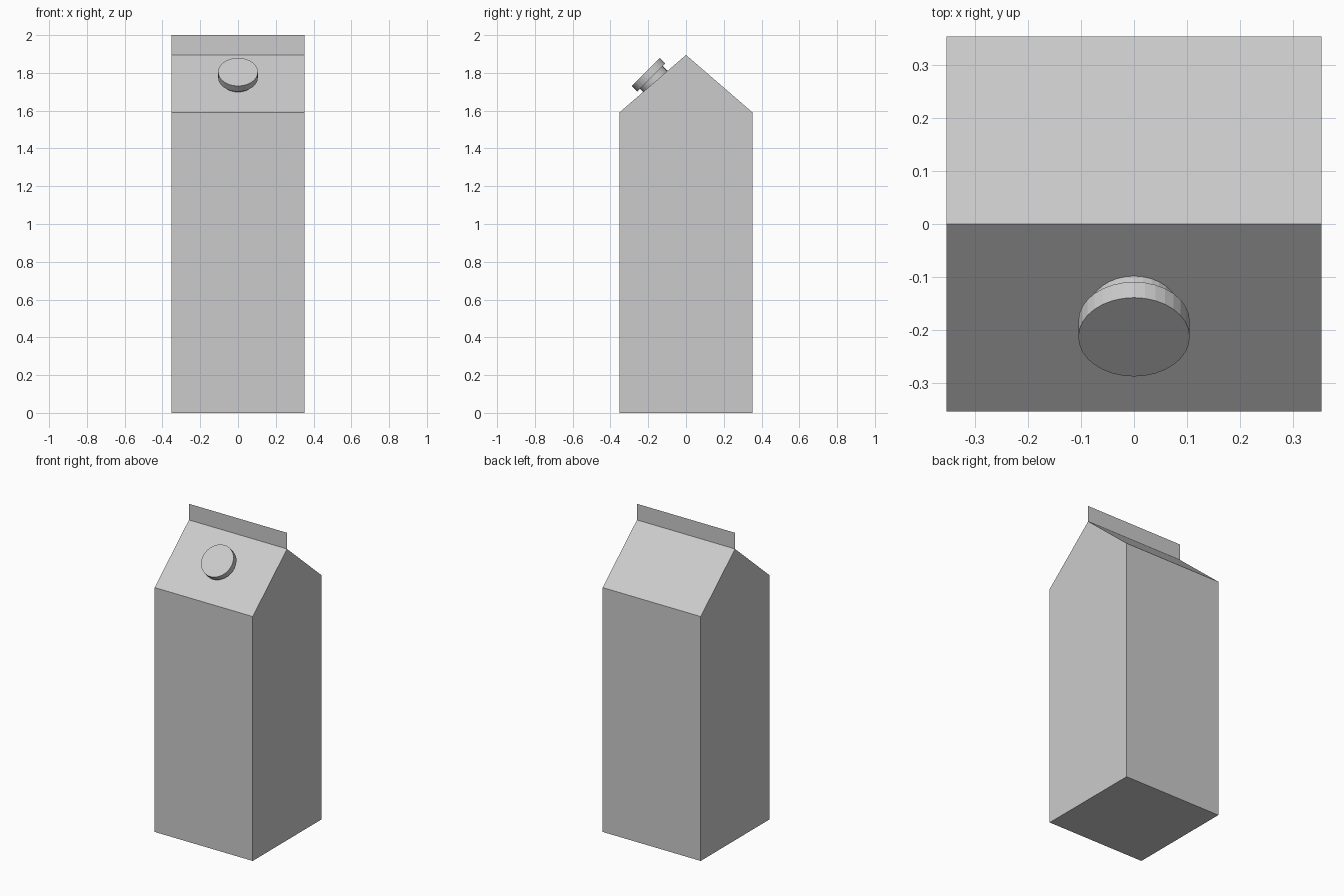
import bpy, math
from mathutils import Vector

if "Cube" in bpy.data.objects:
    bpy.data.objects.remove(bpy.data.objects["Cube"])

HALF, EAVE, RIDGE, TOP = 0.353, 1.59, 1.895, 2.0


def mesh_object(name, verts, faces):
    mesh = bpy.data.meshes.new(name)
    mesh.from_pydata(verts, [], faces)
    obj = bpy.data.objects.new(name, mesh)
    bpy.context.collection.objects.link(obj)
    return obj


# Carton body: gabled side profile extruded along x
profile = [(-HALF, 0), (HALF, 0), (HALF, EAVE), (0, RIDGE), (-HALF, EAVE)]
n = len(profile)
verts = [(x, y, z) for x in (-HALF, HALF) for y, z in profile]
faces = [tuple(reversed(range(n))), tuple(range(n, 2 * n))]
faces += [(i, (i + 1) % n, (i + 1) % n + n, i + n) for i in range(n)]
mesh_object("carton_body", verts, faces)

# Flat sealed fin on the ridge
mesh_object("top_seal",
            [(-HALF, 0, RIDGE), (HALF, 0, RIDGE), (HALF, 0, TOP), (-HALF, 0, TOP)],
            [(0, 1, 2, 3)])

# Screw cap and neck, tilted 45 degrees on the front slope
AXIS = Vector((0, -1, 1)).normalized()
CAP_TOP = Vector((0, -0.213, 1.805))


def tilted_disc(name, radius, start, end):
    bpy.ops.mesh.primitive_cylinder_add(
        vertices=32, radius=radius, depth=end - start,
        location=CAP_TOP - AXIS * (start + end) / 2,
        rotation=(math.radians(45), 0, 0))
    bpy.context.object.name = name


tilted_disc("cap", 0.105, 0, 0.042)
tilted_disc("cap_neck", 0.085, 0.042, 0.085)
